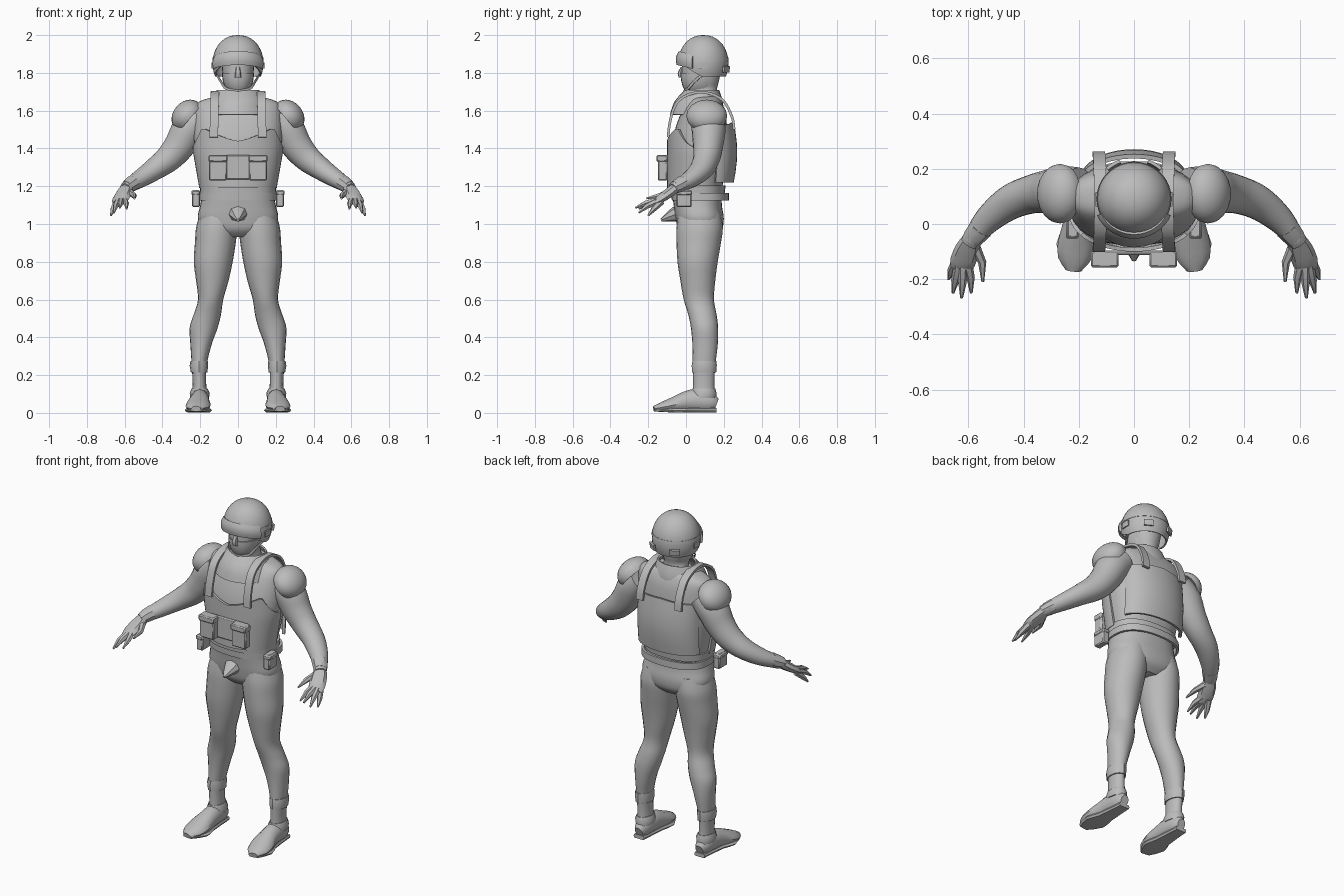
import bpy, bmesh
from math import sin, cos, pi, radians
from mathutils import Vector

if "Cube" in bpy.data.objects:
    bpy.data.objects.remove(bpy.data.objects["Cube"])

grey = bpy.data.materials.new("plain_grey")
grey.use_nodes = True
grey.diffuse_color = (0.5, 0.5, 0.5, 1)
grey.node_tree.nodes["Principled BSDF"].inputs["Base Color"].default_value = (0.5, 0.5, 0.5, 1)


def finish(name, bm, mirror=False):
    """Shade smooth with sharp creases, link, and optionally mirror."""
    bmesh.ops.recalc_face_normals(bm, faces=bm.faces)
    for f in bm.faces:
        f.smooth = True
    for e in bm.edges:
        e.smooth = len(e.link_faces) == 2 and e.calc_face_angle(0) < radians(38)
    mesh = bpy.data.meshes.new(name)
    bm.to_mesh(mesh)
    bm.free()
    mesh.materials.append(grey)
    ob = bpy.data.objects.new(name, mesh)
    bpy.context.scene.collection.objects.link(ob)
    if mirror:
        ob.modifiers.new("mirror", 'MIRROR').use_clip = False
    return ob


def grid(name, rows, loop=False, cap=False, thick=0, mirror=False):
    """Skin rows of points with quads."""
    bm = bmesh.new()
    vs = [[bm.verts.new(p) for p in r] for r in rows]
    n = len(rows[0])
    for a, b in zip(vs, vs[1:]):
        for i in range(n if loop else n - 1):
            j = (i + 1) % n
            bm.faces.new((a[i], a[j], b[j], b[i]))
    if cap:
        bm.faces.new(vs[0])
        bm.faces.new(vs[-1])
    bmesh.ops.remove_doubles(bm, verts=bm.verts, dist=0.0001)
    if thick:
        bmesh.ops.recalc_face_normals(bm, faces=bm.faces)
        bmesh.ops.solidify(bm, geom=bm.faces[:], thickness=thick)
    return finish(name, bm, mirror)


def sheet(name, fn, nu, nv, thick=0, loop=False, mirror=False):
    """Surface from fn(u, v), with u and v in 0..1."""
    cols = nu if loop else nu + 1
    rows = [[fn(i / nu, j / nv) for i in range(cols)] for j in range(nv + 1)]
    return grid(name, rows, loop, False, thick, mirror)


def spline(st, steps):
    """Catmull-Rom through tuples of any length."""
    st = [Vector(s) for s in st]
    out = []
    for i in range(len(st) - 1):
        a, b, c, d = st[max(i - 1, 0)], st[i], st[i + 1], st[min(i + 2, len(st) - 1)]
        for k in range(steps):
            t = k / steps
            out.append(0.5 * (2 * b + (c - a) * t + (2 * a - 5 * b + 4 * c - d) * t * t
                              + (3 * b - a - 3 * c + d) * t ** 3))
    return out + [st[-1]]


def tube(name, st, sides=20, steps=4, along=False, power=2, cap=True, thick=0, mirror=False):
    """Loft ellipses (x, y, z, ra, rb); level, or square to the path."""
    st = spline(st, steps)
    pts = [Vector(s[:3]) for s in st]
    rows = []
    for i, s in enumerate(st):
        side, up = Vector((1, 0, 0)), Vector((0, 1, 0))
        if along:
            t = (pts[min(i + 1, len(pts) - 1)] - pts[max(i - 1, 0)]).normalized()
            side = t.cross(Vector((0, 0, 1))).normalized()
            up = side.cross(t)
        row = []
        for k in range(sides):
            a = 2 * pi * k / sides
            c, d = [(abs(f) ** (2 / power)) * (1 if f > 0 else -1) for f in (cos(a), sin(a))]
            p = pts[i] + side * c * s[3] + up * d * s[4]
            p.z = max(p.z, 0.003)
            row.append(p)
        rows.append(row)
    return grid(name, rows, True, cap, thick, mirror)


def slabs(rows):
    """Level sections given as z, x range, y range."""
    return [((a + b) / 2, (c + d) / 2, z, (b - a) / 2, (d - c) / 2) for z, a, b, c, d in rows]


def body(rows):
    return slabs([(z, -h, h, c, d) for z, h, c, d in rows])


def box(name, centre, size, bevel=0.006, mirror=False):
    bm = bmesh.new()
    bmesh.ops.create_cube(bm, size=1)
    for v in bm.verts:
        v.co = Vector(c + p * s for c, p, s in zip(centre, v.co, size))
    bmesh.ops.bevel(bm, geom=bm.edges[:], offset=bevel, segments=1, affect='EDGES')
    return finish(name, bm, mirror)


# Trunk and legs
tube("torso", body([(0.93, .1, 0, .15), (0.97, .18, -.04, .19), (1.03, .213, -.055, .2),
                    (1.1, .2, -.065, .19), (1.18, .19, -.075, .19), (1.3, .212, -.078, .21),
                    (1.45, .235, -.07, .22), (1.58, .232, -.03, .21), (1.645, .21, .01, .19),
                    (1.68, .1, .03, .17)]), sides=32, power=2.4)
tube("leg", slabs([(1.06, .005, .2, -.04, .185), (0.98, .004, .222, -.05, .195),
                   (0.9, .012, .228, -.05, .185), (0.8, .028, .234, -.045, .168),
                   (0.7, .05, .222, -.03, .155), (0.6, .078, .212, -.012, .148),
                   (0.52, .09, .235, .012, .162), (0.45, .108, .256, .026, .17),
                   (0.36, .14, .252, .034, .168), (0.25, .166, .245, .036, .155),
                   (0.15, .168, .24, .038, .15), (0.06, .16, .245, .035, .155)]), mirror=True)
tube("groin_peak", [(0, -.03, 1.06, .06, .05), (0, -.085, 1.04, .035, .03),
                    (0, -.132, 1.02, .008, .008)], sides=8, steps=2, along=True)

# Boots
tube("boot", [(.202, .162, .045, .025, .03), (.202, .13, .055, .042, .052),
              (.202, .06, .065, .05, .062), (.204, 0, .058, .054, .056),
              (.21, -.07, .042, .066, .04), (.217, -.13, .03, .058, .026),
              (.222, -.17, .022, .025, .014)], sides=12, steps=2, along=True, mirror=True)
tube("boot_sole", [(.202, .16, .014, .035, .012), (.204, 0, .014, .05, .012),
                   (.21, -.08, .014, .072, .012), (.22, -.168, .018, .03, .01)],
     sides=8, steps=2, along=True, power=5, mirror=True)
tube("boot_cuff", slabs([(.08, .153, .252, .026, .16), (.105, .15, .256, .03, .162),
                         (.13, .162, .246, .034, .155)]), sides=12, steps=1, mirror=True)
tube("trouser_hem", slabs([(.215, .162, .25, .032, .16), (.25, .158, .256, .03, .163),
                           (.275, .16, .252, .034, .162)]), sides=12, steps=1, mirror=True)

# Arms with shoulder pads
tube("arm", [(.2, .12, 1.56, .085, .08), (.26, .12, 1.5, .09, .09), (.31, .117, 1.415, .08, .082),
             (.37, .108, 1.345, .07, .072), (.45, .078, 1.285, .063, .058),
             (.53, .015, 1.232, .05, .045), (.59, -.06, 1.195, .034, .032)],
     along=True, mirror=True)


def pad(u, v):
    a, p = 2 * pi * u, radians(105) * v
    out, down = .08 * cos(p), .098 * sin(p) * cos(a)
    return Vector((.268 + out * .72 + down * .62, .11 + .108 * sin(p) * sin(a),
                   1.572 + out * .62 - down * .72))


sheet("shoulder_pad", pad, 20, 8, .008, loop=True, mirror=True)

# Gloves
tube("glove_cuff", [(.555, -.015, 1.217, .045, .042), (.58, -.045, 1.2, .04, .038),
                    (.597, -.07, 1.187, .034, .03)], sides=9, steps=1, along=True, mirror=True)
tube("palm", [(.585, -.05, 1.197, .032, .028), (.603, -.09, 1.165, .044, .027),
              (.622, -.14, 1.13, .046, .022), (.63, -.165, 1.112, .036, .014)],
     sides=8, steps=2, along=True, mirror=True)
fingers = {"thumb": ((.575, -.085, 1.17), (.55, -.14, 1.15), (.548, -.21, 1.135)),
           "index_finger": ((.605, -.14, 1.13), (.592, -.195, 1.11), (.59, -.25, 1.08)),
           "middle_finger": ((.62, -.15, 1.125), (.622, -.215, 1.11), (.625, -.268, 1.085)),
           "ring_finger": ((.635, -.15, 1.12), (.648, -.205, 1.095), (.656, -.25, 1.06)),
           "little_finger": ((.64, -.13, 1.12), (.662, -.17, 1.08), (.672, -.2, 1.045))}
for label, path in fingers.items():
    tube(label, [(*p, r, r) for p, r in zip(path, (.019, .015, .005))],
         sides=6, steps=1, along=True, mirror=True)

# Head, mask and nose
tube("head", body([(1.64, .078, .03, .17), (1.69, .068, .03, .165), (1.72, .064, -.005, .165),
                   (1.76, .076, -.02, .175), (1.82, .084, -.022, .185), (1.88, .085, -.015, .19),
                   (1.93, .06, .03, .15)]), sides=24, power=2.2)
tube("face_mask", body([(1.70, .05, .0, .14), (1.72, .067, -.014, .15), (1.76, .081, -.026, .16),
                        (1.8, .085, -.028, .16)]), sides=24, steps=2, power=2.2)
tube("nose", [(0, -.02, 1.83, .01, .008), (0, -.03, 1.8, .015, .014), (0, -.028, 1.775, .018, .01)],
     sides=8, steps=2)
box("brow", (.036, -.018, 1.848), (.05, .016, .012), .004, mirror=True)


# Helmet and its fittings
def dome(a, phi, grow=1.0):
    """Helmet surface, a = 0 at the front, phi from the crown."""
    r = max(sin(phi), 0) ** .9 * grow
    return Vector((.135 * r * sin(a), .092 - .133 * r * cos(a), 1.85 + .15 * cos(phi) * grow))


def shell(u, v):
    a = 2 * pi * u
    front = max(cos(a), 0) ** 1.3
    return dome(a, radians(118 - 34 * front) * v)


sheet("helmet", shell, 36, 12, .008, loop=True)


def goggle(u, v):
    a = radians(130) * (u - .5)
    p = dome(a, radians(66 + 27 * v), 1.06 + .05 * sin(pi * v))
    p.z -= .02 * abs(2 * u - 1) ** 2
    return p


sheet("raised_goggles", goggle, 16, 4, .016)
sheet("goggle_strap", lambda u, v: dome(2 * pi * u, radians(78 + 6 * v), 1.012), 36, 1, .004, loop=True)
for label, angle, phi in (("side_clip", 78, 88), ("rear_clip", 138, 95)):
    sheet(label, lambda u, v: dome(radians(angle + 22 * u), radians(phi + 12 * v), 1.05),
          4, 1, .012, mirror=True)
tube("chin_strap", [(.112, .085, 1.79, .004, .008), (.088, .04, 1.75, .004, .008),
                    (.06, .01, 1.715, .004, .008), (0, -.01, 1.703, .004, .008)],
     sides=6, steps=3, along=True, mirror=True)

# Collar
tube("collar", body([(1.58, .165, -.085, .2), (1.65, .145, -.06, .195), (1.71, .112, -.005, .175)]),
     sides=28, steps=3, cap=False, thick=.01)


# Armoured vest
def vest_front(u, v):
    a = radians(190) * (u - .5)
    s = abs(sin(a))
    top = 1.44 + .065 * min(s / .75, 1) ** 1.4 - .1 * max(s - .8, 0) / .2
    z = 1.19 + (top - 1.19) * v
    h = .205 + .035 * min((z - 1.19) / .2, 1)
    return Vector((h * sin(a), .07 - .17 * max(cos(a), 0) ** .8, z))


def vest_back(u, v):
    a = radians(150) * (u - .5)
    z = 1.22 + (.32 - .02 * abs(2 * u - 1)) * v
    return Vector((.208 * sin(a), .098 + (.155 + .018 * sin(pi * v)) * cos(a) ** .7, z))


sheet("vest_front", vest_front, 32, 8, .014)
sheet("vest_back", vest_back, 24, 6, .016)
tube("vest_hem", body([(1.165, .2, -.085, .205), (1.205, .203, -.088, .21)]),
     sides=32, steps=1, power=2.4)
tube("belt", body([(1.125, .207, -.075, .228), (1.165, .207, -.078, .228)]),
     sides=32, steps=1, power=2.4, cap=False, thick=.014)

# Shoulder straps
strap = spline([(-.102, 1.46), (-.09, 1.55), (-.055, 1.645), (.02, 1.695), (.11, 1.702),
                (.2, 1.66), (.25, 1.57), (.262, 1.5)], 4)
sheet("shoulder_strap",
      lambda u, v: Vector((.098 + .045 * u + .008 * abs(2 * v - 1),
                           *strap[round(v * (len(strap) - 1))])),
      1, len(strap) - 1, .014, mirror=True)

# Pouches on the chest and the belt
box("pouch_panel", (0, -.104, 1.3), (.3, .016, .13))
box("chest_pouch", (.106, -.124, 1.295), (.094, .05, .13), mirror=True)
box("chest_pouch_flap", (.106, -.128, 1.347), (.1, .058, .036), mirror=True)
box("belt_pouch", (.222, -.01, 1.135), (.042, .08, .09), mirror=True)
box("belt_pouch_flap", (.224, -.01, 1.165), (.046, .086, .026), mirror=True)
